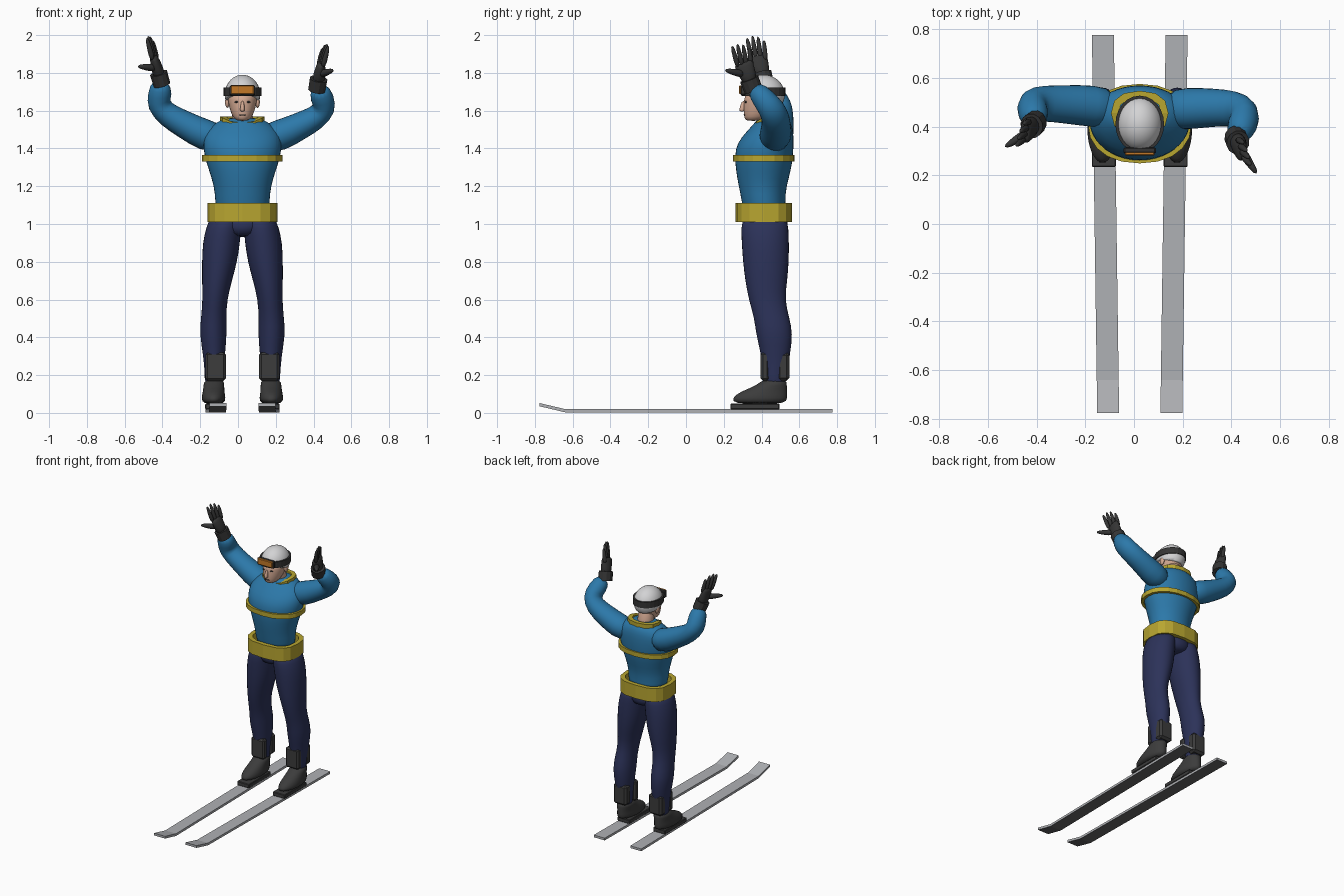
import bpy, bmesh, math
from mathutils import Vector, Matrix

cube = bpy.data.objects.get("Cube")
if cube:
    bpy.data.objects.remove(cube, do_unlink=True)

MID = 0.0236  # body centre line


def material(name, r, g, b):
    m = bpy.data.materials.new(name)
    m.use_nodes = True
    m.diffuse_color = (r, g, b, 1)
    bsdf = next(n for n in m.node_tree.nodes if n.type == 'BSDF_PRINCIPLED')
    bsdf.inputs["Base Color"].default_value = (r, g, b, 1)
    bsdf.inputs["Roughness"].default_value = 0.7
    return m


BLUE = material("jacket_blue", 0.025, 0.19, 0.40)
NAVY = material("trouser_navy", 0.025, 0.032, 0.10)
YELLOW = material("trim_yellow", 0.48, 0.38, 0.03)
BLACK = material("glove_black", 0.035, 0.035, 0.035)
BOOT = material("boot_grey", 0.045, 0.045, 0.045)
SKIN = material("skin", 0.66, 0.40, 0.29)
WHITE = material("helmet_white", 0.65, 0.65, 0.66)
ORANGE = material("lens_orange", 0.55, 0.19, 0.02)
SKI = material("ski_grey", 0.43, 0.44, 0.46)
BASE = material("ski_base_dark", 0.13, 0.13, 0.135)


def finish(name, bm, mats, smooth=False, subsurf=0):
    bmesh.ops.recalc_face_normals(bm, faces=bm.faces)
    for f in bm.faces:
        f.smooth = smooth
    me = bpy.data.meshes.new(name)
    bm.to_mesh(me)
    bm.free()
    for m in mats:
        me.materials.append(m)
    ob = bpy.data.objects.new(name, me)
    bpy.context.collection.objects.link(ob)
    if subsurf:
        ob.modifiers.new("Smooth", 'SUBSURF').levels = subsurf
        ob.modifiers["Smooth"].render_levels = subsurf
    return ob


def loft(name, rings, mat, sides=14, flat=False, subsurf=1):
    """Skin elliptical rings (centre, radius across, radius deep) along a path."""
    bm = bmesh.new()
    pts = [Vector(r[0]) for r in rings]
    loops = []
    for i, (c, a, b) in enumerate(rings):
        t = pts[min(i + 1, len(pts) - 1)] - pts[max(i - 1, 0)]
        t = Vector((0, 0, 1)) if flat else t.normalized()
        u = Vector((0, 1, 0)).cross(t).normalized()
        v = t.cross(u)
        angles = [2 * math.pi * (k + 0.5) / sides for k in range(sides)]
        loops.append([bm.verts.new(pts[i] + u * a * math.cos(w) + v * b * math.sin(w))
                      for w in angles])
    for lo, hi in zip(loops, loops[1:]):
        for k in range(sides):
            j = (k + 1) % sides
            bm.faces.new((lo[k], lo[j], hi[j], hi[k]))
    bm.faces.new(loops[0])
    bm.faces.new(loops[-1])
    return finish(name, bm, [mat], subsurf > 0, subsurf)


def stack(name, rows, mat, sides=16):
    """Horizontal rings given as (x, y, z, rx, ry)."""
    return loft(name, [((x, y, z), a, b) for x, y, z, a, b in rows], mat, sides, True)


def box(name, centre, size, mat, bevel=0.0):
    bm = bmesh.new()
    bmesh.ops.create_cube(bm, size=1, matrix=Matrix.Translation(centre) @ Matrix.Diagonal((*size, 1)))
    if bevel:
        bmesh.ops.bevel(bm, geom=bm.edges[:], offset=bevel, segments=1, affect='EDGES')
    return finish(name, bm, [mat])


def ball(name, centre, size, mat):
    bm = bmesh.new()
    bmesh.ops.create_uvsphere(bm, u_segments=24, v_segments=16, radius=1,
                              matrix=Matrix.Translation(centre) @ Matrix.Diagonal((*size, 1)))
    return finish(name, bm, [mat], True)


def band(name, centre, rx, ry, height, wall, mat, sides=16, power=1.0, dip=0.0):
    """Open hoop; power below 1 squares it off, dip lowers its front into a V."""
    bm = bmesh.new()
    loops = []
    for grow, z in ((0, -1), (0, 1), (-wall, 1), (-wall, -1)):
        loop = []
        for k in range(sides):
            w = 2 * math.pi * k / sides
            c, s = math.cos(w), math.sin(w)
            x = math.copysign(abs(c) ** power, c) * (rx + grow)
            y = math.copysign(abs(s) ** power, s) * (ry + grow)
            drop = dip * max(0, -s) ** 2
            loop.append(bm.verts.new(Vector(centre) + Vector((x, y, z * height / 2 - drop))))
        loops.append(loop)
    for i in range(4):
        a, b = loops[i], loops[(i + 1) % 4]
        for k in range(sides):
            j = (k + 1) % sides
            bm.faces.new((a[k], a[j], b[j], b[k]))
    return finish(name, bm, [mat])


# Jacket and pelvis
stack("jacket", [(MID, .42, 1.03, .14, .115), (MID, .41, 1.12, .145, .115),
                 (MID, .405, 1.2, .152, .128), (MID, .41, 1.28, .178, .147),
                 (MID, .412, 1.36, .205, .157), (MID, .42, 1.43, .212, .152),
                 (MID, .445, 1.49, .2, .125), (MID, .46, 1.535, .145, .098),
                 (MID, .455, 1.565, .09, .07)], BLUE, 20)
stack("pelvis", [(MID, .42, .93, .07, .10), (MID, .42, .97, .14, .125),
                 (MID, .42, 1.06, .15, .125)], NAVY)
band("waist_belt", (MID, .412, 1.06), .185, .15, .1, .03, YELLOW, 16, .7)
band("chest_stripe", (MID, .412, 1.347), .213, .163, .034, .02, YELLOW, 20, .9)
band("collar", (MID, .455, 1.555), .118, .092, .03, .03, YELLOW, 12, .85, .035)

# Head
loft("neck", [((MID, .46, 1.5), .062, .06), ((MID, .44, 1.56), .055, .055),
              ((MID, .425, 1.66), .058, .06)], SKIN)
stack("face", [(MID, .355, 1.545, .03, .04), (MID, .375, 1.565, .052, .069),
               (MID, .392, 1.61, .07, .09), (MID, .405, 1.655, .079, .099),
               (MID, .41, 1.70, .082, .102)], SKIN)
stack("nose", [(MID, .297, 1.595, .014, .017), (MID, .297, 1.607, .014, .017),
               (MID, .306, 1.655, .008, .012)], SKIN, 8)
box("mouth", (MID, .309, 1.578), (.036, .008, .006), BOOT, .002)
for s, side in ((-1, "right"), (1, "left")):
    ball(side + "_eye", (MID + s * .031, .317, 1.646), (.011, .006, .005), BOOT)
    ball(side + "_ear", (MID + s * .08, .42, 1.645), (.012, .02, .03), SKIN)

bm = bmesh.new()
bmesh.ops.create_uvsphere(bm, u_segments=28, v_segments=18, radius=1,
                          matrix=Matrix.Translation((MID, .41, 1.685)) @ Matrix.Diagonal((.094, .113, .105, 1)))
cut = bmesh.ops.bisect_plane(bm, geom=bm.verts[:] + bm.edges[:] + bm.faces[:], clear_inner=True,
                             plane_co=(MID, .41, 1.655), plane_no=(0, .28, .96))
bmesh.ops.edgeloop_fill(bm, edges=[e for e in cut["geom_cut"] if isinstance(e, bmesh.types.BMEdge)])
finish("helmet", bm, [WHITE], True)
band("goggle_strap", (MID, .41, 1.7), .1, .117, .045, .015, BLACK, 24)
box("goggle_frame", (MID, .302, 1.708), (.135, .026, .054), BLACK, .006)
box("goggle_lens", (MID, .29, 1.711), (.122, .018, .046), ORANGE, .004)


def hand(side, s, wrist, knuckle, tip, thumb):
    wrist, knuckle, tip, thumb = map(Vector, (wrist, knuckle, tip, thumb))
    up = (knuckle - wrist).normalized()
    loft(side + "_glove_cuff", [(wrist - up * .035, .046, .05), (wrist + up * .03, .048, .052)],
         BLACK, 12, subsurf=0)
    loft(side + "_palm", [(wrist, .034, .036), (wrist.lerp(knuckle, .5), .034, .048),
                          (knuckle, .024, .054), (knuckle + up * .012, .016, .046)], BLACK, 12)
    spread = Vector((-s * .3, .95, 0))
    for k in range(4):
        off = spread * (k - 1.5)
        length = (.9, 1.0, .97, .8)[k]
        end = knuckle.lerp(tip, length) + off * .031
        root = knuckle + off * .025 - up * .02
        loft(f"{side}_finger_{k + 1}", [(root, .017, .016), (root.lerp(end, .55), .015, .014),
                                        (end, .009, .009)], BLACK, 8)
    root = wrist.lerp(knuckle, .5) - spread * .02
    loft(side + "_thumb", [(root, .026, .026), (root.lerp(thumb, .55), .019, .018),
                           (thumb, .01, .01)], BLACK, 8)


# Arms and gloves
loft("right_arm", [((-.08, .47, 1.45), .075, .08), ((-.17, .485, 1.465), .088, .09),
                   ((-.29, .492, 1.53), .073, .08), ((-.37, .495, 1.575), .068, .076),
                   ((-.425, .49, 1.63), .064, .074), ((-.412, .455, 1.69), .068, .064),
                   ((-.41, .42, 1.755), .047, .047)], BLUE)
hand("right", -1, (-.412, .41, 1.77), (-.445, .38, 1.88), (-.472, .365, 2.0), (-.532, .315, 1.835))
loft("left_arm", [((.13, .465, 1.45), .075, .08), ((.22, .475, 1.465), .088, .09),
                  ((.33, .478, 1.52), .073, .08), ((.41, .475, 1.56), .068, .076),
                  ((.462, .455, 1.61), .064, .074), ((.447, .41, 1.665), .068, .064),
                  ((.425, .355, 1.725), .047, .047)], BLUE)
hand("left", 1, (.422, .345, 1.74), (.44, .305, 1.845), (.468, .285, 1.957), (.505, .205, 1.815))

# Legs, boots and skis: (spread, y, z, rx, ry)
LEG = [(.15, .47, .11, .047, .055), (.15, .47, .2, .05, .06), (.15, .475, .3, .058, .077),
       (.155, .468, .42, .074, .1), (.153, .455, .5, .068, .095), (.146, .427, .6, .066, .097),
       (.135, .425, .7, .081, .114), (.121, .423, .8, .095, .124), (.112, .42, .9, .101, .128),
       (.1, .417, .98, .095, .128), (.085, .417, 1.05, .085, .12)]
SHOE = [(.153, .39, .045, .06, .148), (.153, .39, .08, .066, .148), (.153, .41, .112, .058, .128),
        (.151, .455, .145, .056, .08), (.15, .47, .18, .054, .066)]
for s, side in ((-1, "right"), (1, "left")):
    stack(side + "_leg", [(MID + s * d, *row) for d, *row in LEG], NAVY)
    stack(side + "_boot", [(MID + s * d, *row) for d, *row in SHOE], BOOT)
    box(side + "_front_gaiter", (MID + s * .142, .418, .245), (.108, .045, .15), BOOT, .012)
    box(side + "_back_gaiter", (MID + s * .146, .515, .245), (.108, .065, .15), BOOT, .015)
    box(side + "_binding", (MID + s * .147, .365, .034), (.1, .26, .03), BOOT, .004)

    bm = bmesh.new()
    rows = []
    for y, z in ((.775, 0), (-.64, 0), (-.775, .032)):
        x = MID + s * (.1405 + .0139 * y)
        rows.append([bm.verts.new((x + dx, y, z + dz))
                     for dx, dz in ((-.045, .003), (.045, .003), (.045, .02), (-.045, .02))])
    for a, b in zip(rows, rows[1:]):
        for k in range(4):
            j = (k + 1) % 4
            bm.faces.new((a[k], a[j], b[j], b[k]))
    bm.faces.new(rows[0])
    bm.faces.new(rows[-1])
    bmesh.ops.recalc_face_normals(bm, faces=bm.faces)
    for f in bm.faces:
        f.material_index = 1 if f.normal.z < -.5 else 0
    finish(side + "_ski", bm, [SKI, BASE])
